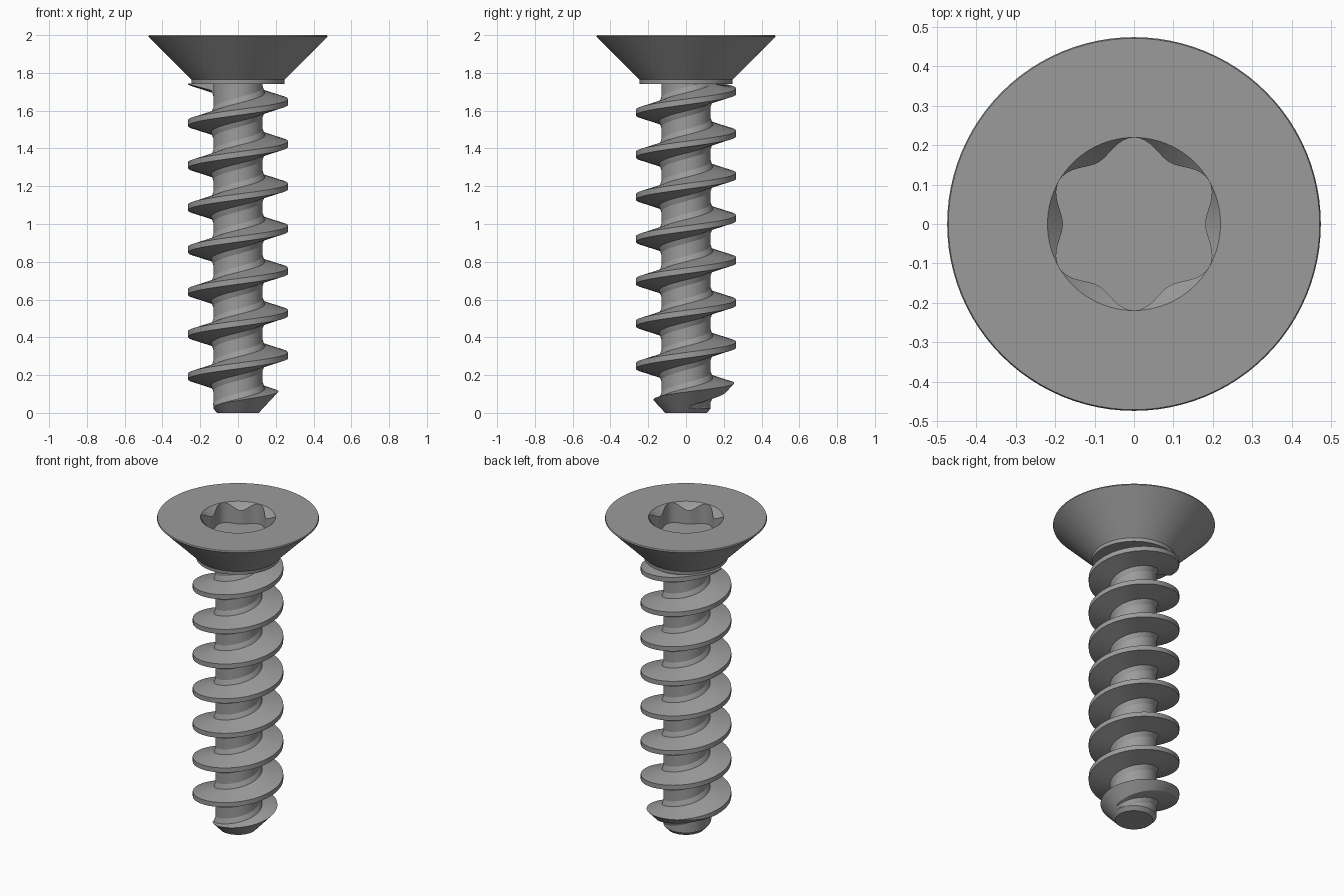
import bpy, bmesh, math

if "Cube" in bpy.data.objects:
    bpy.data.objects.remove(bpy.data.objects["Cube"])

SEG = 96            # segments round the axis
PITCH = 0.2236
CORE_R, CREST_R, CREST_H = 0.131, 0.265, 0.015
SLOPE = 0.27        # thread flank: height per unit radius
TIP_R, TIP_M = 0.11, 0.93   # tip cone: r = TIP_R + TIP_M * z
NECK_Z = 1.742      # underside of the head

steel = bpy.data.materials.new("steel grey")
steel.diffuse_color = (0.33, 0.33, 0.33, 1)
steel.use_nodes = True
steel.node_tree.nodes["Principled BSDF"].inputs["Base Color"].default_value = steel.diffuse_color


def finish(bm, name, angle=30):
    bmesh.ops.remove_doubles(bm, verts=bm.verts, dist=1e-5)
    bmesh.ops.recalc_face_normals(bm, faces=bm.faces)
    me = bpy.data.meshes.new(name)
    bm.to_mesh(me)
    bm.free()
    ob = bpy.data.objects.new(name, me)
    bpy.context.collection.objects.link(ob)
    me.materials.append(steel)
    bpy.ops.object.select_all(action='DESELECT')
    ob.select_set(True)
    bpy.context.view_layer.objects.active = ob
    bpy.ops.object.shade_smooth_by_angle(angle=math.radians(angle))


def skin(bm, rings, closed):
    """Join neighbouring rings of points with quads and cap both ends."""
    vs = [[bm.verts.new(p) for p in ring] for ring in rings]
    n = len(vs[0])
    for a, b in zip(vs, vs[1:]):
        for i in range(n if closed else n - 1):
            j = (i + 1) % n
            bm.faces.new((a[i], a[j], b[j], b[i]))
    bm.faces.new(vs[0])
    bm.faces.new(vs[-1][::-1])


def ring(r, z):
    """Ring whose radius and height may depend on the angle."""
    pts = []
    for i in range(SEG):
        t = 2 * math.pi * i / SEG
        rr = r(t) if callable(r) else r
        zz = z(rr) if callable(z) else z
        pts.append((rr * math.cos(t), rr * math.sin(t), zz))
    return pts


# Countersunk head with collar and six-lobed drive recess
def lobe(t):
    return 0.2 + 0.0195 * math.cos(6 * (t - math.pi / 2))


bm = bmesh.new()
skin(bm, [ring(0.245, NECK_Z), ring(0.247, 1.764), ring(0.467, 1.985),
          ring(0.474, 1.992), ring(0.471, 2.0), ring(0.2195, 2.0),
          ring(lobe, lambda r: 2.0 - (0.2195 - r) * 1.1),
          ring(lobe, 1.87)], True)
finish(bm, "countersunk_head")

# Shank core with chamfered tip
bm = bmesh.new()
skin(bm, [ring(TIP_R, 0), ring(CORE_R, (CORE_R - TIP_R) / TIP_M),
          ring(CORE_R, NECK_Z + 0.01)], True)
finish(bm, "shank_core", 25)


# Helical thread, its section trimmed by the tip cone and the head underside
def clamp(v, lo, hi):
    return max(lo, min(hi, v))


def section(zc):
    root = 0.142
    half = CREST_H + (CREST_R - root) * SLOPE

    def edge(s):
        # where the upper (s=1) or lower (s=-1) flank meets the tip cone
        r = (zc + s * (CREST_H + CREST_R * SLOPE) + TIP_R / TIP_M) / (1 / TIP_M + s * SLOPE)
        r = clamp(r, root, CREST_R)
        return r, zc + s * (CREST_H + (CREST_R - r) * SLOPE)

    low, high = edge(-1), edge(1)
    corner = (CREST_R, clamp((CREST_R - TIP_R) / TIP_M, zc - CREST_H, zc + CREST_H))
    if high[0] < CREST_R:
        corner = high
    pts = [(0.12, zc - half - 0.05), (0.132, zc - half - 0.028),
           (root, zc - half), low, corner, high,
           (root, zc + half), (0.132, zc + half + 0.028), (0.12, zc + half + 0.05)]
    out = []
    for r, z in pts:
        z = clamp(z, 0.001, NECK_Z + 0.003)
        out.append((min(r, TIP_R + TIP_M * z), z))
    return out


START, END = -0.05, 1.756
STEPS = int((END - START) / PITCH * 72)
rings = []
for i in range(STEPS + 1):
    zc = START + (END - START) * i / STEPS
    t = 2 * math.pi * (zc - 0.305) / PITCH
    rings.append([(r * math.cos(t), r * math.sin(t), z) for r, z in section(zc)])
bm = bmesh.new()
skin(bm, rings, True)
finish(bm, "helical_thread", 32)
